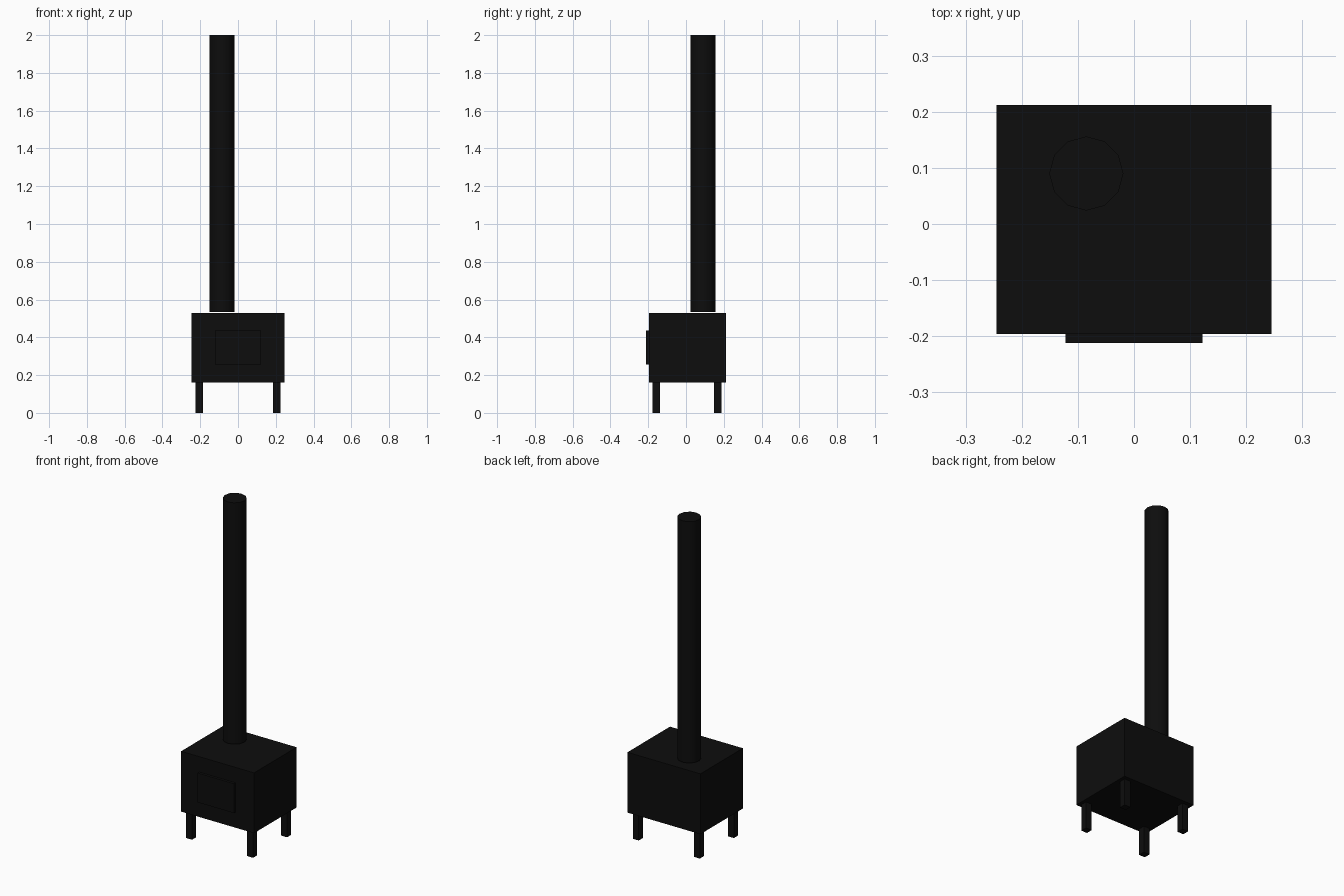
import bpy, math

if "Cube" in bpy.data.objects:
    bpy.data.objects.remove(bpy.data.objects["Cube"])

iron = bpy.data.materials.new("black iron")
iron.diffuse_color = (0.004, 0.004, 0.004, 1)
iron.use_nodes = True
iron.node_tree.nodes["Principled BSDF"].inputs["Base Color"].default_value = iron.diffuse_color


def finish(name):
    ob = bpy.context.object
    ob.name = name
    ob.data.materials.append(iron)
    return ob


def box(name, lo, hi):
    bpy.ops.mesh.primitive_cube_add(size=1, location=[(a + b) / 2 for a, b in zip(lo, hi)])
    ob = bpy.context.object
    ob.scale = [b - a for a, b in zip(lo, hi)]
    bpy.ops.object.transform_apply(location=False, rotation=False, scale=True)
    return finish(name)


# Firebox and door
box("firebox", (-0.245, -0.196, 0.162), (0.245, 0.212, 0.528))
box("door", (-0.122, -0.212, 0.257), (0.122, -0.19, 0.435))

# Four square legs
for side, x in (("left", -0.205), ("right", 0.205)):
    for end, y in (("front", -0.157), ("back", 0.169)):
        box(f"{end}_{side}_leg", (x - 0.02, y - 0.02, 0), (x + 0.02, y + 0.02, 0.163))

# Flue pipe, floating just above the top plate
bpy.ops.mesh.primitive_cylinder_add(vertices=12, radius=0.066, depth=1.465,
                                    location=(-0.085, 0.09, 1.2675))
finish("flue_pipe")
bpy.ops.object.shade_smooth_by_angle(angle=math.radians(40))
